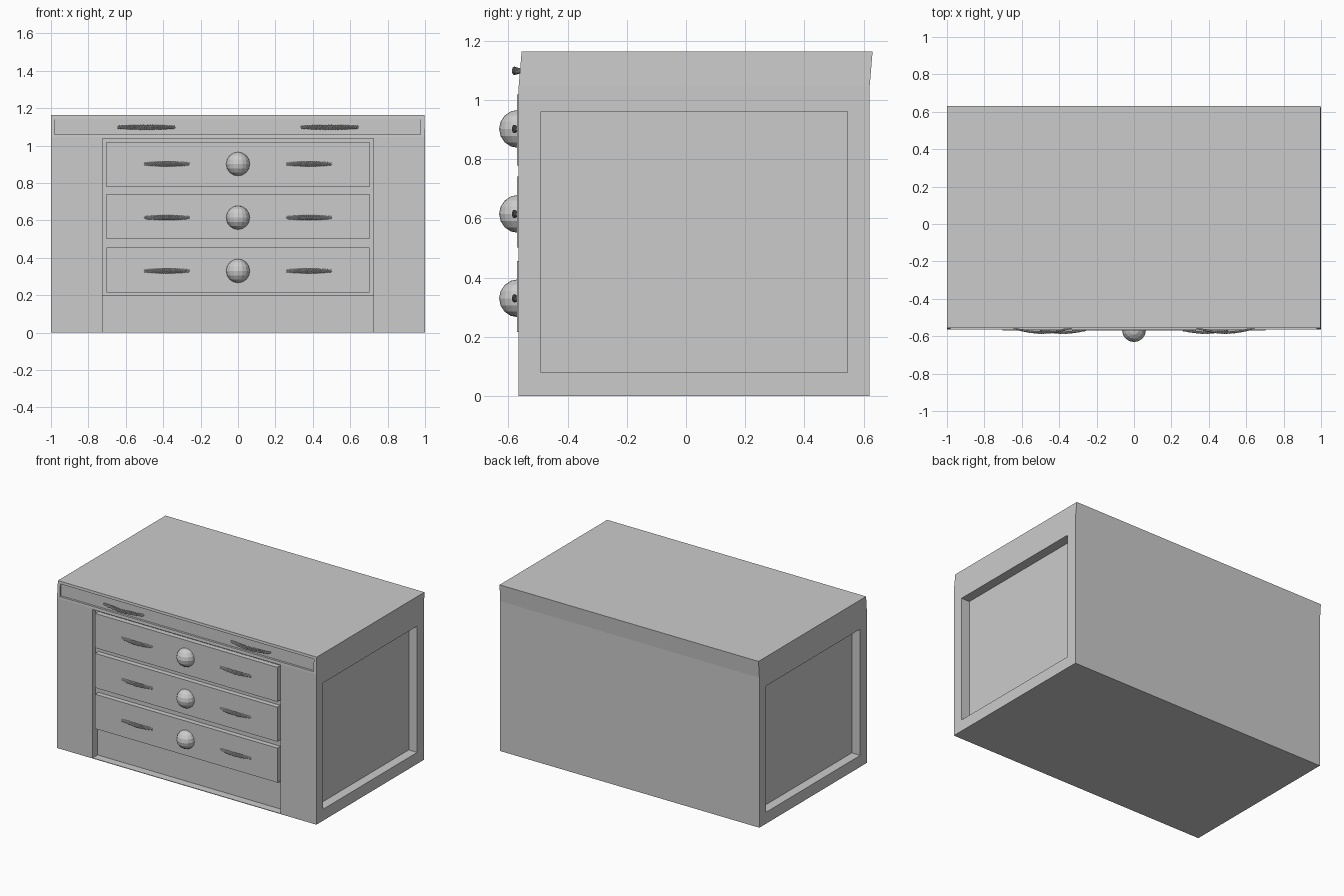
import bpy, bmesh, math
from mathutils import Vector

if "Cube" in bpy.data.objects:
    bpy.data.objects.remove(bpy.data.objects["Cube"])


def box(name, x, y, z):
    """Box from (min, max) pairs."""
    bm = bmesh.new()
    bmesh.ops.create_cube(bm, size=1)
    for v in bm.verts:
        v.co = [r[0] if c < 0 else r[1] for c, r in zip(v.co, (x, y, z))]
    me = bpy.data.meshes.new(name)
    bm.to_mesh(me)
    bm.free()
    ob = bpy.data.objects.new(name, me)
    bpy.context.collection.objects.link(ob)
    return ob


def cut(target, x, y, z):
    """Subtract a box and discard the cutter."""
    cutter = box("cutter", x, y, z)
    cutter.hide_render = True
    mod = target.modifiers.new("recess", 'BOOLEAN')
    mod.operation = 'DIFFERENCE'
    mod.solver = 'EXACT'
    mod.object = cutter
    bpy.context.view_layer.objects.active = target
    bpy.ops.object.modifier_apply(modifier=mod.name)
    bpy.data.objects.remove(cutter)


FRONT, BACK, BEND, TOP = -0.565, 0.62, 1.045, 1.163

# Cabinet body, whose top band leans slightly backwards
body = box("cabinet_body", (-1, 1), (FRONT, BACK), (0, TOP))
bm = bmesh.new()
bm.from_mesh(body.data)
bmesh.ops.bisect_plane(bm, geom=bm.verts[:] + bm.edges[:] + bm.faces[:],
                       plane_co=(0, 0, BEND), plane_no=(0, 0, 1))
for v in bm.verts:
    if v.co.z > BEND + 0.05:
        v.co.y += 0.01
        if v.co.x > 0:
            v.co.x -= 0.004
bm.to_mesh(body.data)
bm.free()

# Recesses: drawer bay, deeper kick panel and both side panels
cut(body, (-0.725, 0.725), (-0.7, FRONT + 0.03), (0.2, 1.038))
cut(body, (-0.725, 0.725), (-0.7, FRONT + 0.055), (0.004, 0.2))
for s in (-1, 1):
    cut(body, sorted((s * 0.935, s * 1.1)), (-0.49, 0.545), (0.08, 0.96))
# Shallow panel of the top drawer
cut(body, (-0.98, 0.975), (-0.7, FRONT + 0.016), (1.06, 1.145))


def handle(name, cx, y, z, half, bulge):
    """Bowed pull made of twisted strands, thicker in the middle."""
    cu = bpy.data.curves.new(name, 'CURVE')
    cu.dimensions = '3D'
    cu.bevel_depth = 0.0035
    cu.bevel_resolution = 1
    cu.use_fill_caps = True
    n = 72
    for strand in range(3):
        sp = cu.splines.new('POLY')
        sp.points.add(n)
        for i, p in enumerate(sp.points):
            t = i / n
            r = 0.005 + 0.006 * math.sin(math.pi * t)
            a = t * math.tau * 8 + strand * math.tau / 3
            arc = bulge * math.sin(math.pi * t)
            p.co = (cx + half * (2 * t - 1),
                    y - arc + 0.4 * r * math.cos(a),
                    z + r * math.sin(a), 1)
    ob = bpy.data.objects.new(name, cu)
    bpy.context.collection.objects.link(ob)


# Three drawers, each with a round knob and two pulls
for i, z in enumerate((0.335, 0.62, 0.898)):
    box(f"drawer_{i}", (-0.702, 0.702), (-0.57, -0.5), (z - 0.119, z + 0.121))
    kz = (0.33, 0.615, 0.902)[i]
    bpy.ops.mesh.primitive_uv_sphere_add(segments=16, ring_count=8, radius=0.064,
                                         location=(0, -0.567, kz))
    bpy.context.object.name = f"drawer_knob_{i}"
    for s in (-1, 1):
        handle(f"drawer_pull_{i}", s * 0.38, -0.568, kz, 0.12, 0.012)

# Wider pulls on the top drawer
for s in (-1, 1):
    handle("top_pull", s * 0.49, -0.558, 1.098, 0.153, 0.022)
